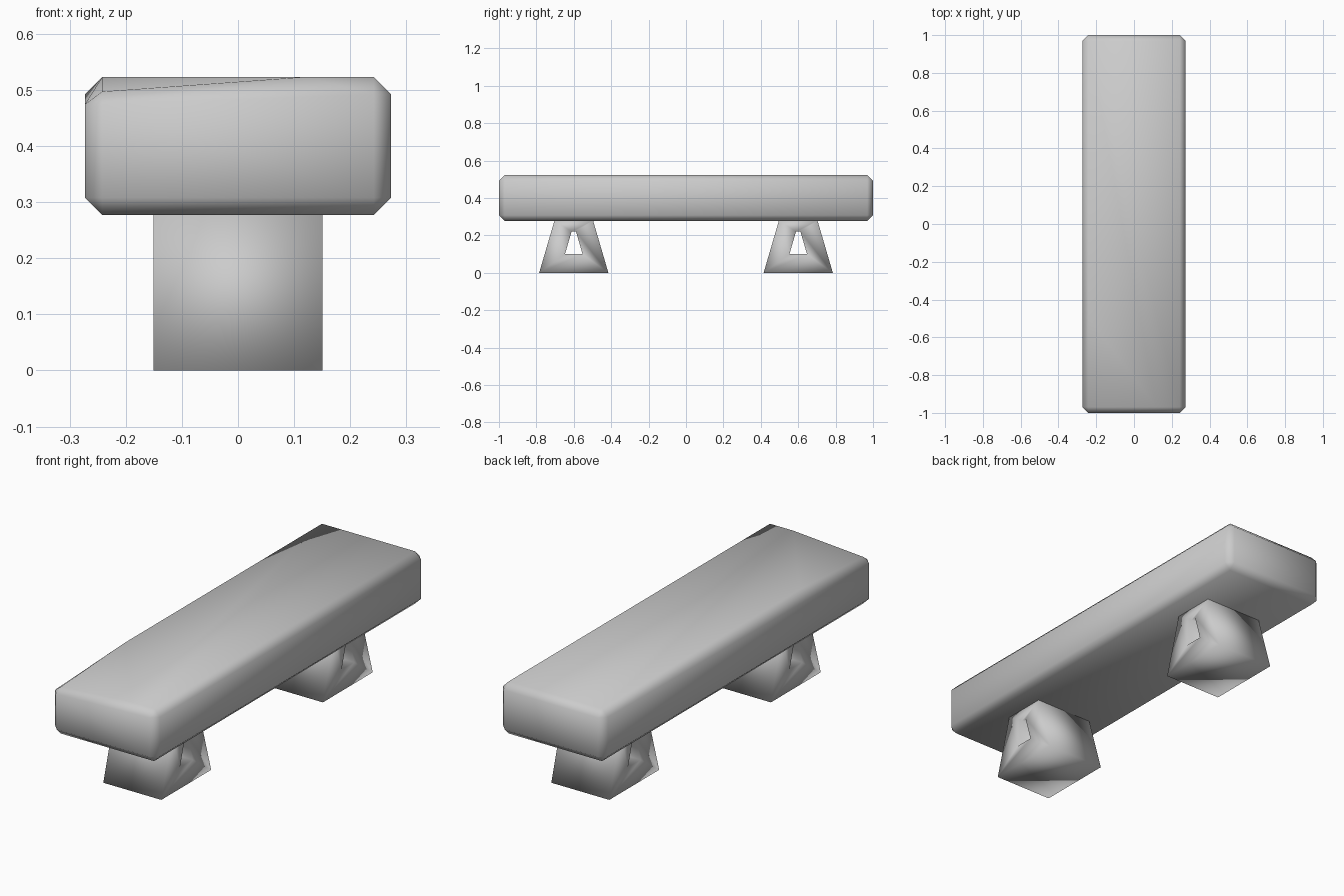
import bpy, bmesh
from mathutils import Vector

if "Cube" in bpy.data.objects:
    bpy.data.objects.remove(bpy.data.objects["Cube"])


def finish(name, bm):
    bmesh.ops.recalc_face_normals(bm, faces=bm.faces[:])
    for f in bm.faces:
        f.smooth = True
    me = bpy.data.meshes.new(name)
    bm.to_mesh(me)
    bm.free()
    ob = bpy.data.objects.new(name, me)
    bpy.context.collection.objects.link(ob)
    return ob


# Seat slab: chamfered box
HX, HY, Z0, Z1, C = 0.273, 1.0, 0.277, 0.523, 0.031
bm = bmesh.new()
bmesh.ops.create_cube(bm, size=1)
for v in bm.verts:
    v.co = Vector((v.co.x * 2 * HX, v.co.y * 2 * HY, (Z0 + Z1) / 2 + v.co.z * (Z1 - Z0)))
bmesh.ops.bevel(bm, geom=bm.edges[:], offset=C, segments=1, profile=0.5, affect='EDGES')

# Worn front left corner: crease the top, then sink the corner a little
top = [f for f in bm.faces if f.calc_center_median().z > 0.515]
geom = set(top)
for f in top:
    geom.update(f.edges)
    geom.update(f.verts)
p, r = Vector((0.12, -0.97, 0.5)), Vector((-0.24, -0.5, 0.5))
bmesh.ops.bisect_plane(bm, geom=list(geom), plane_co=p,
                       plane_no=(r - p).cross(Vector((0, 0, 1))))
for v in bm.verts:
    if v.co.x < -0.2 and v.co.y < -0.9 and v.co.z > 0.45:
        v.co.z -= 0.026 if v.co.z > 0.51 else 0.018
finish("seat", bm)

# Two tapered stone legs, each with a tapered window through it
OUTER = [(-0.185, 0), (0.185, 0), (0.103, 0.28), (-0.103, 0.28)]
INNER = [(-0.047, 0.10), (0.047, 0.10), (0.012, 0.22), (-0.012, 0.22)]
for name, yc in (("front_leg", -0.6), ("back_leg", 0.6)):
    bm = bmesh.new()
    rings = [[bm.verts.new((x, yc + y, z)) for y, z in prof]
             for x, prof in ((-0.151, OUTER), (0.151, OUTER), (0.151, INNER), (-0.151, INNER))]
    for a in range(4):
        ra, rb = rings[a], rings[(a + 1) % 4]
        for i in range(4):
            j = (i + 1) % 4
            bm.faces.new((ra[i], ra[j], rb[j], rb[i]))
    finish(name, bm)
